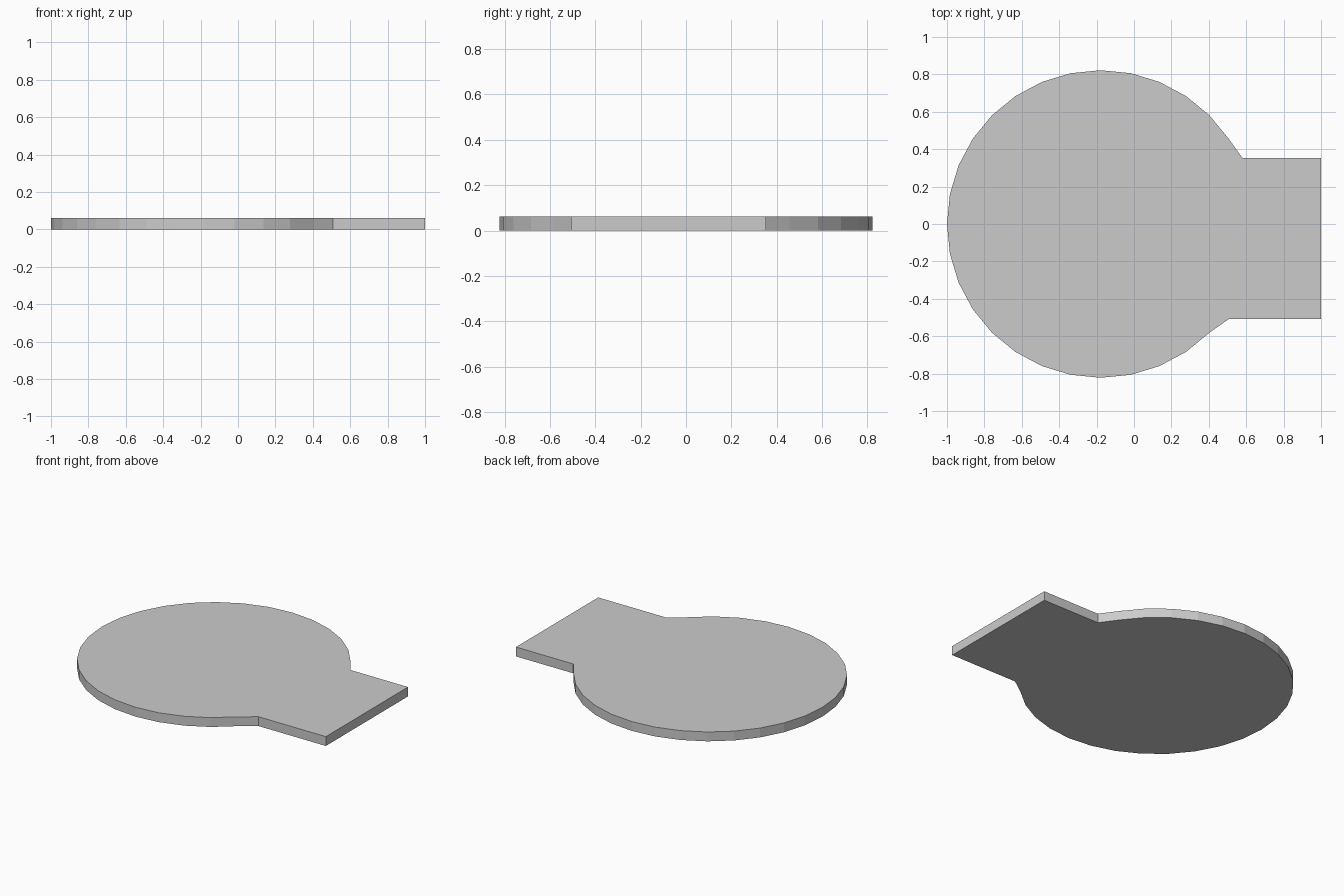
import bpy, bmesh
from math import cos, sin, radians

if "Cube" in bpy.data.objects:
    bpy.data.objects.remove(bpy.data.objects["Cube"])

R, CX, H = 0.822, -0.178, 0.062
STEP = 360 / 32

# Outline: 32-sided disc arc, open on the right where the tab joins
outline = [(CX + R * cos(radians(i * STEP)), R * sin(radians(i * STEP)))
           for i in range(3, 29)]
# Square-ended tab
outline += [(0.507, -0.508), (1.0, -0.508), (1.0, 0.353), (0.58, 0.353)]

# Extrude the outline into a thin plate
bm = bmesh.new()
base = bm.faces.new([bm.verts.new((x, y, 0)) for x, y in outline])
top = bmesh.ops.extrude_face_region(bm, geom=[base], use_keep_orig=True)
bmesh.ops.translate(bm, vec=(0, 0, H),
                    verts=[v for v in top["geom"] if isinstance(v, bmesh.types.BMVert)])
bmesh.ops.recalc_face_normals(bm, faces=bm.faces)

mesh = bpy.data.meshes.new("tabbed_disc")
bm.to_mesh(mesh)
bm.free()
plate = bpy.data.objects.new("tabbed_disc", mesh)
bpy.context.collection.objects.link(plate)
